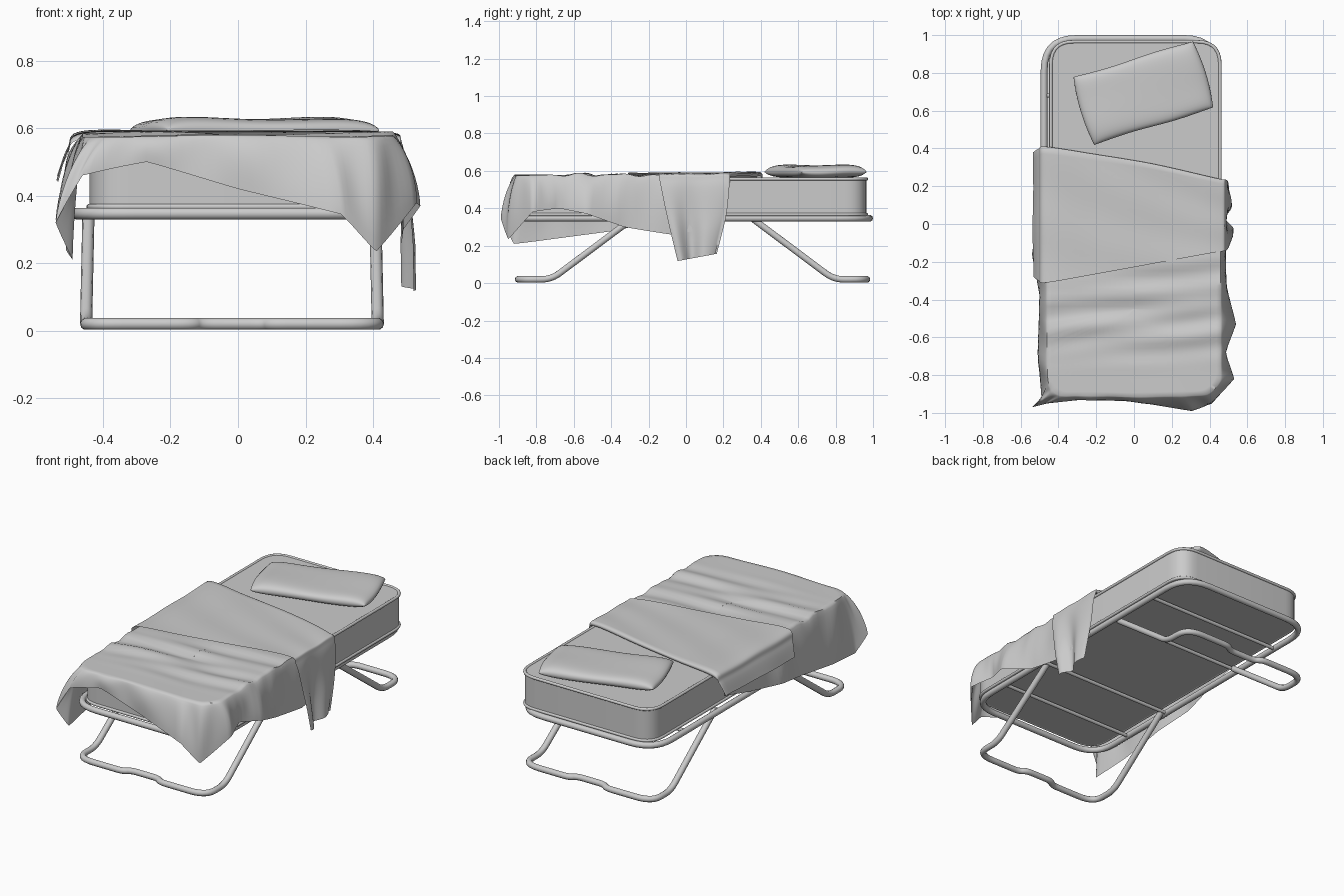
import bpy, bmesh
from math import sin, pi, radians
from mathutils import Vector, Matrix

if "Cube" in bpy.data.objects:
    bpy.data.objects.remove(bpy.data.objects["Cube"])


def finish(obj, angle=40):
    bpy.ops.object.select_all(action='DESELECT')
    obj.select_set(True)
    bpy.context.view_layer.objects.active = obj
    bpy.ops.object.shade_smooth_by_angle(angle=radians(angle))
    return obj


def fillet(pts, r, closed=False, steps=7):
    """Round the corners of a polyline; r is one radius or one per point."""
    pts = [Vector(p) for p in pts]
    n, out = len(pts), []
    rs = r if isinstance(r, list) else [r] * n
    for i, p in enumerate(pts):
        if not closed and i in (0, n - 1):
            out.append(p)
            continue
        a, b = pts[i - 1] - p, pts[(i + 1) % n] - p
        p0 = p + a.normalized() * min(rs[i], a.length * .48)
        p2 = p + b.normalized() * min(rs[i], b.length * .48)
        for k in range(steps + 1):
            t = k / steps
            out.append(p0 * (1 - t) ** 2 + p * (2 * t * (1 - t)) + p2 * t * t)
    return out


def rect(x0, x1, y0, y1, z, r):
    return fillet([(x0, y0, z), (x1, y0, z), (x1, y1, z), (x0, y1, z)], r, True)


def tube(name, pts, radius, closed=False):
    cu = bpy.data.curves.new(name, 'CURVE')
    cu.dimensions = '3D'
    cu.bevel_depth, cu.bevel_resolution, cu.use_fill_caps = radius, 3, True
    sp = cu.splines.new('POLY')
    sp.points.add(len(pts) - 1)
    for q, p in zip(sp.points, pts):
        q.co = (*p, 1)
    sp.use_cyclic_u = closed
    obj = bpy.data.objects.new(name, cu)
    bpy.context.collection.objects.link(obj)
    bpy.ops.object.select_all(action='DESELECT')
    obj.select_set(True)
    bpy.context.view_layer.objects.active = obj
    bpy.ops.object.convert(target='MESH')
    return finish(bpy.context.object, 50)


def mesh_object(name, bm, angle=40):
    bmesh.ops.recalc_face_normals(bm, faces=bm.faces)
    me = bpy.data.meshes.new(name)
    bm.to_mesh(me)
    bm.free()
    obj = bpy.data.objects.new(name, me)
    bpy.context.collection.objects.link(obj)
    return finish(obj, angle)


def add_grid(bm, rows):
    vs = [[bm.verts.new(p) for p in row] for row in rows]
    for a, b in zip(vs, vs[1:]):
        for i in range(len(a) - 1):
            bm.faces.new((a[i], a[i + 1], b[i + 1], b[i]))


def spline(pts, steps, blend=1.0):
    """Catmull-Rom through points; blend 0 gives straight segments."""
    pts = [Vector(p) for p in pts]
    out = []
    for i in range(len(pts) - 1):
        a, b, c, d = pts[max(i - 1, 0)], pts[i], pts[i + 1], pts[min(i + 2, len(pts) - 1)]
        for k in range(steps):
            t = k / steps
            s = .5 * (2 * b + (c - a) * t + (2 * a - 5 * b + 4 * c - d) * t ** 2
                      + (3 * b - a - 3 * c + d) * t ** 3)
            out.append(b.lerp(c, t).lerp(s, blend))
    return out + [pts[-1]]


# Bed frame loop and cross bars
CX, CY = -.018, .035
tube('bed_frame', rect(CX - .458, CX + .456, CY - .947, CY + .947, .347, .17), .018, True)
for y in (-.62, -.28, .35, .68):
    tube('cross_bar', [(CX - .455, y, .345), (CX + .455, y, .345)], .011)

# Folding legs with a notch in the middle of each floor bar
for name, s in (('front_leg', -1), ('back_leg', 1)):
    half = [(.425, .32, .345), (.432, .755, .02), (.432, .932, .02),
            (.125, .932, .02), (.09, .90, .02)]
    path = [(-x, y, z) for x, y, z in half] + half[::-1]
    radii = [0, .055, .11, .04, .04]
    tube(name, fillet([(CX + x, CY + s * y, z) for x, y, z in path], radii + radii[::-1]), .018)

# Mattress with piping
M = (-.44, .455, -.885, .965)
bm = bmesh.new()
face = bm.faces.new([bm.verts.new(p) for p in rect(*M, .36, .12)])
ext = bmesh.ops.extrude_face_region(bm, geom=[face])
bmesh.ops.translate(bm, vec=(0, 0, .2),
                    verts=[v for v in ext['geom'] if isinstance(v, bmesh.types.BMVert)])
mesh_object('mattress', bm)
for z in (.367, .557):
    tube('mattress_piping', rect(*M, z, .12), .009, True)

# Pillow, full to the edges with a shallow dip
bm = bmesh.new()
N = 24
for side, h in ((1, .04), (-1, .034)):
    rows = []
    for j in range(N + 1):
        v = sin((j / N - .5) * pi)
        row = []
        for i in range(N + 1):
            u = sin((i / N - .5) * pi)
            p = max(0, (1 - u ** 6) * (1 - v ** 6)) ** .42
            dip = 1 - .2 * (1 - u * u) ** 3 * (side > 0)
            row.append((.33 * u * (1 + .05 * (1 - v * v)), .185 * v * (1 + .02 * sin(4 * u)),
                        side * h * p * dip + .004 * u * sin(3 * v)))
        rows.append(row)
    add_grid(bm, rows)
bmesh.ops.remove_doubles(bm, verts=bm.verts, dist=1e-4)
bmesh.ops.transform(bm, verts=bm.verts,
                    matrix=Matrix.Translation((.05, .695, .594)) @ Matrix.Rotation(radians(17), 4, 'Z'))
mesh_object('pillow', bm, 60)


# Blanket: rim points on the mattress edge and matching hem points
def top_z(x, y):
    m = max(0, 1 - ((y + .45) / .34) ** 2)
    return .577 + m * (.007 * sin(30 * y - 3 * x + 1.5 * sin(5 * x)) + .005 * sin(47 * y - 6 * x)) \
        + .003 * sin(9 * x + 5 * y)


cols = [(-.46, .38, -.515, .37, .45), (-.46, .1, -.5, .1, .37), (-.46, -.15, -.54, -.16, .33),
        (-.46, -.4, -.5, -.38, .28), (-.46, -.7, -.51, -.68, .24), (-.455, -.83, -.49, -.92, .21),
        (-.43, -.885, -.54, -.97, .32), (-.38, -.91, -.46, -.95, .46), (-.25, -.91, -.27, -.93, .5),
        (0, -.915, 0, -.94, .42), (.25, -.91, .305, -.99, .345), (.39, -.90, .41, -.95, .235),
        (.455, -.83, .53, -.82, .38), (.458, -.7, .485, -.68, .4), (.458, -.5, .54, -.53, .37),
        (.458, -.3, .49, -.33, .3), (.458, -.08, .485, -.08, .26), (.458, .21, .485, .19, .3)]
rims = spline([(c[0], c[1], 0) for c in cols], 8, .8)
hems = spline([c[2:] for c in cols], 8, .12)
rows = []
for k, (r, h) in enumerate(zip(rims, hems)):
    spine = Vector((0, min(.3, max(-.45, r.y)), 0))
    row = []
    for i in range(20):
        p = spine.lerp(r, i / 20)
        row.append((p.x, p.y, top_z(p.x, p.y)))
    z0 = top_z(r.x, r.y)
    side = Vector((h.x - r.x, h.y - r.y, 0))
    e = 2.6 - 1.3 * min(1, max(0, (side.length - .03) / .05))
    for i in range(13):
        w = i / 12
        p = r.lerp(h, 1 - (1 - w) ** e)
        out = side.normalized() * (.006 * sin(k * .8) * sin(pi * w))
        row.append((p.x + out.x, p.y + out.y, z0 + (h.z - z0) * w ** 1.3))
    rows.append(row)
bm = bmesh.new()
add_grid(bm, rows)
mesh_object('blanket', bm, 60)

# Turned-back fold: cross profile (x, foot edge y, head edge y), with foot and head z
prof = [(-.535, -.28, .37, .44, .46), (-.505, -.30, .39, .53, .54), (-.46, -.31, .40, .586, .59),
        (-.2, -.265, .36, .59, .592), (.1, -.21, .31, .588, .594), (.43, -.15, .235, .588, .588),
        (.487, -.14, .225, .545, .55), (.50, -.10, .205, .35, .36), (.505, -.045, .155, .118, .155)]
foot = spline([(p[0], p[1], p[3]) for p in prof], 8)
head = spline([(p[0], p[2], p[4]) for p in prof], 8)
rows = []
for a, b in zip(foot, head):
    row = []
    hang = max(0, min(1, (.56 - a.z) / .3))
    for j in range(25):
        v = j / 24
        p = a.lerp(b, v)
        p.x += (.018 * hang * sin(v * 9 + 1) + .005 * hang * sin(14 * v)) * (1 if a.x > 0 else .3)
        p.z += (1 - hang) * (.002 * sin(8 * p.x + 12 * v) - .002 * sin(pi * v))
        row.append(p)
    # edge rolls under at the head
    for dy, dz in ((.008, -.006), (.009, -.014), (.004, -.022)):
        row.append(b + Vector((0, dy, dz * (1 - hang))))
    rows.append(row)
bm = bmesh.new()
add_grid(bm, rows)
mesh_object('blanket_fold', bm, 60)
